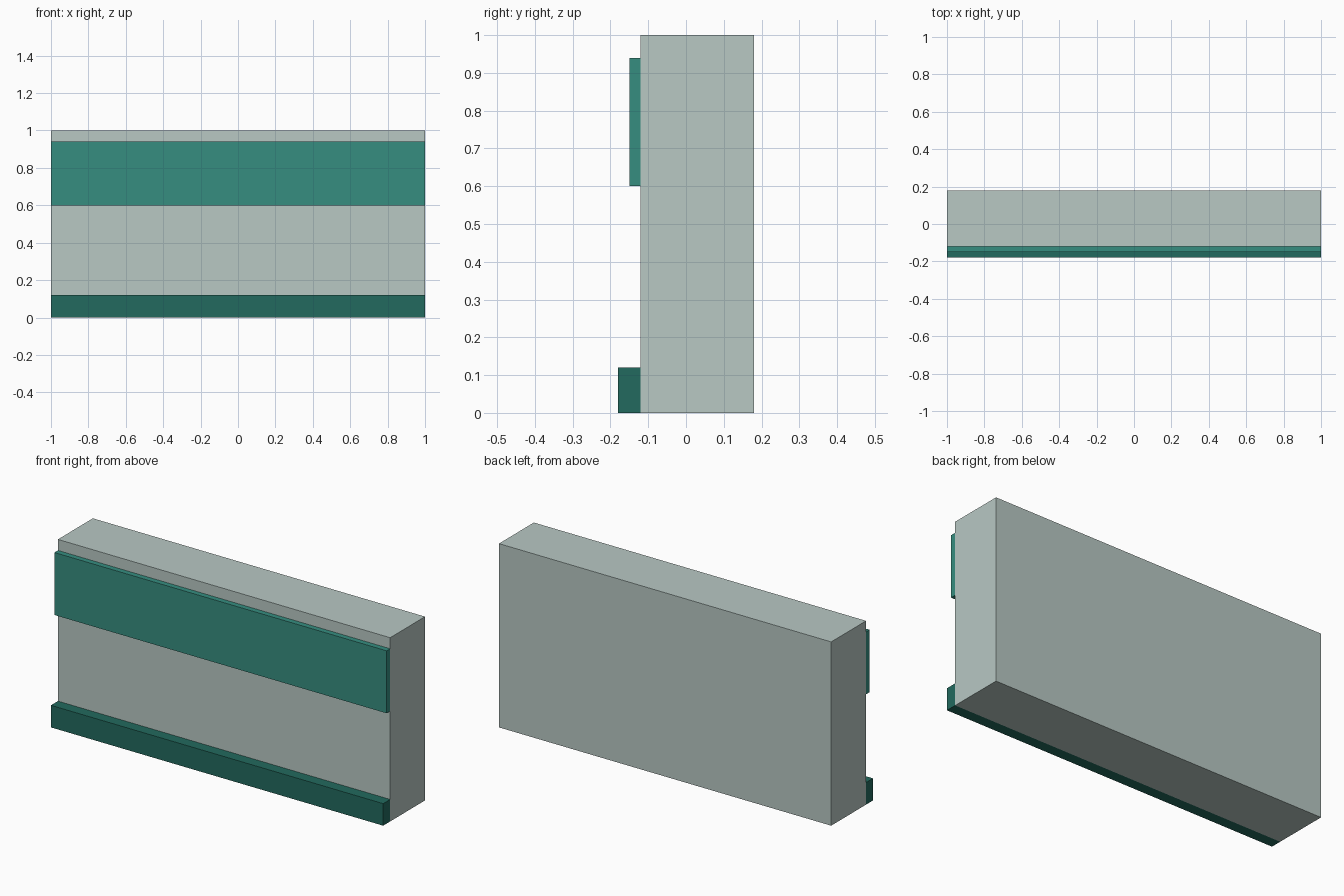
import bpy
import bmesh
from mathutils import Matrix, Vector

if "Cube" in bpy.data.objects:
    bpy.data.objects.remove(bpy.data.objects["Cube"])


def material(name, rgb):
    m = bpy.data.materials.new(name)
    m.diffuse_color = (*rgb, 1.0)
    m.use_nodes = True
    m.node_tree.nodes["Principled BSDF"].inputs["Base Color"].default_value = m.diffuse_color
    return m


def box(name, lo, hi, mat):
    lo, hi = Vector(lo), Vector(hi)
    bm = bmesh.new()
    bmesh.ops.create_cube(bm, size=1.0, matrix=Matrix.Translation((lo + hi) / 2) @ Matrix.Diagonal((*(hi - lo), 1.0)))
    mesh = bpy.data.meshes.new(name)
    bm.to_mesh(mesh)
    bm.free()
    mesh.materials.append(mat)
    obj = bpy.data.objects.new(name, mesh)
    bpy.context.collection.objects.link(obj)
    return obj


pale = material("pale_grey_green", (0.479, 0.578, 0.552))
teal = material("teal", (0.037, 0.270, 0.216))
dark = material("dark_teal", (0.016, 0.144, 0.112))

# Main wall slab
box("wall", (-1, -0.12, 0), (1, 0.18, 1), pale)
# Raised band near the top of the front
box("upper_band", (-1, -0.15, 0.60), (1, -0.12, 0.94), teal)
# Skirting along the foot of the front
box("skirting", (-1, -0.18, 0), (1, -0.12, 0.12), dark)
